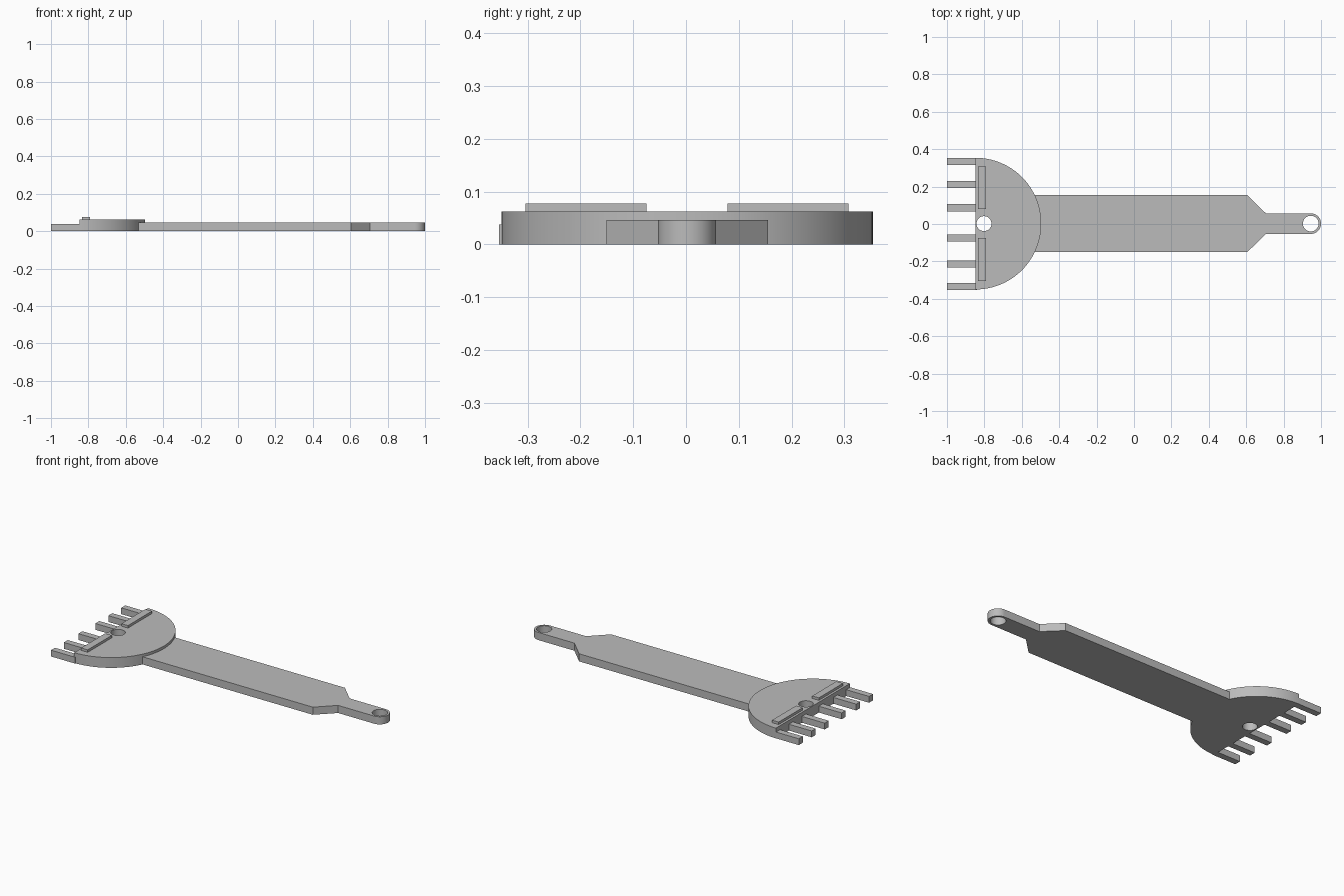
import bpy, bmesh
from math import pi, cos, sin, radians

cube = bpy.data.objects.get("Cube")
if cube:
    bpy.data.objects.remove(cube, do_unlink=True)

grey = bpy.data.materials.new("light grey plastic")
grey.use_nodes = True
colour = (0.5, 0.5, 0.5, 1)
grey.diffuse_color = colour
grey.node_tree.nodes["Principled BSDF"].inputs["Base Color"].default_value = colour

MID = 0.002  # y of the long axis


def arc(cx, cy, r, start, end, n):
    return [(cx + r * cos(start + (end - start) * i / n),
             cy + r * sin(start + (end - start) * i / n)) for i in range(n + 1)]


def slab(name, outline, z0, z1, hole=None):
    """Extrude a flat outline, with an optional round hole (x, y, radius)."""
    bm = bmesh.new()
    loops = [outline]
    if hole:
        loops.append(arc(*hole, 0, 2 * pi, 48)[:-1])
    edges = []
    for loop in loops:
        vs = [bm.verts.new((x, y, z0)) for x, y in loop]
        edges += [bm.edges.new((a, b)) for a, b in zip(vs, vs[1:] + vs[:1])]
    bmesh.ops.triangle_fill(bm, edges=edges, use_beauty=True)
    ext = bmesh.ops.extrude_face_region(bm, geom=bm.faces[:], use_keep_orig=True)
    top = [g for g in ext["geom"] if isinstance(g, bmesh.types.BMVert)]
    bmesh.ops.translate(bm, verts=top, vec=(0, 0, z1 - z0))
    bmesh.ops.recalc_face_normals(bm, faces=bm.faces[:])
    mesh = bpy.data.meshes.new(name)
    bm.to_mesh(mesh)
    bm.free()
    mesh.materials.append(grey)
    obj = bpy.data.objects.new(name, mesh)
    bpy.context.collection.objects.link(obj)
    bpy.ops.object.select_all(action='DESELECT')
    obj.select_set(True)
    bpy.context.view_layer.objects.active = obj
    bpy.ops.object.shade_smooth_by_angle(angle=radians(30))
    return obj


def block(name, x0, x1, y0, y1, z0, z1):
    return slab(name, [(x0, y0), (x1, y0), (x1, y1), (x0, y1)], z0, z1)


# Half-round head with a through hole
slab("head", arc(-0.848, MID, 0.352, -pi / 2, pi / 2, 64), 0, 0.062,
     (-0.802, MID, 0.04))

# Handle tapering to a rounded hanging tab
tab = arc(0.945, MID, 0.055, -pi / 2, pi / 2, 32)
handle = [(-0.65, MID - 0.153), (0.605, MID - 0.153), (0.705, MID - 0.055)]
handle += tab + [(x, 2 * MID - y) for x, y in reversed(handle)]
slab("handle", handle, 0, 0.046, (0.945, MID, 0.042))

# Comb teeth
for i, y in enumerate((-0.335, -0.213, -0.074, 0.087, 0.211, 0.334)):
    block(f"tooth_{i + 1}", -1, -0.84, y - 0.019, y + 0.019, 0, 0.038)

# Raised ribs on the head
for side, s in (("back", 1), ("front", -1)):
    ys = sorted((MID + s * 0.077, MID + s * 0.306))
    block(f"rib_{side}", -0.834, -0.79, *ys, 0.055, 0.077)
